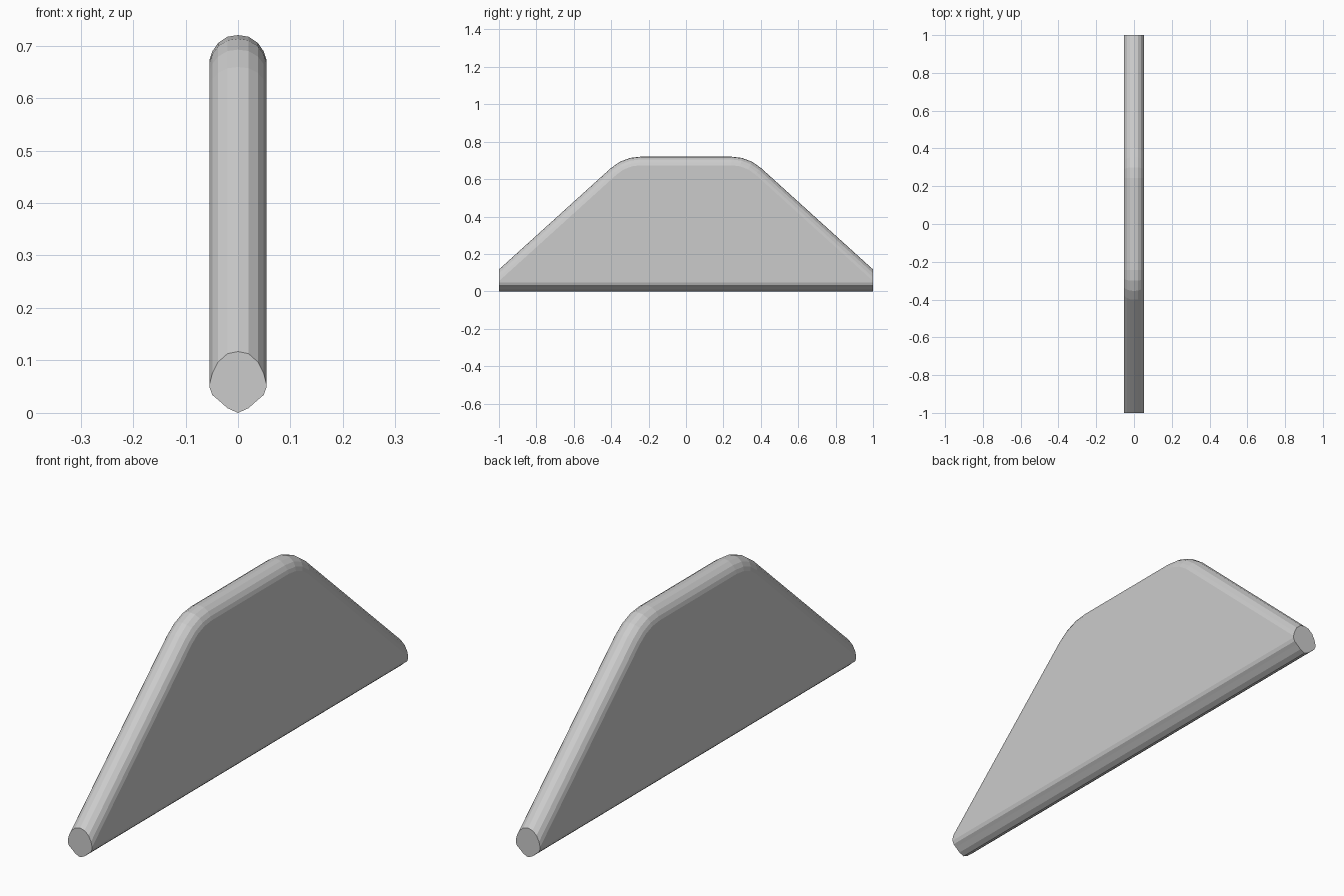
import bpy, bmesh, math

if "Cube" in bpy.data.objects:
    bpy.data.objects.remove(bpy.data.objects["Cube"])

SLOPE = (0.72 - 0.117) / 0.666      # rise of the slanted edges
ANGLE = math.atan(SLOPE)


def outline(inset, bottom):
    """Side outline (y, z): flat base, short ends, slants, rounded top corners."""
    drop = inset / math.cos(ANGLE)
    top = 0.72 - inset
    end_z = 0.117 - drop
    corner = -1 + (top - end_z) / SLOPE
    r = 0.235 - inset
    cy = corner + r * math.tan(ANGLE / 2)
    cz = top - r
    left = [(-1, bottom), (-1, end_z)]
    for i in range(4):
        a = math.pi / 2 + ANGLE * (1 - i / 3)
        left.append((cy + r * math.cos(a), cz + r * math.sin(a)))
    return left + [(-y, z) for y, z in reversed(left)]


# Rounded rim section: half thickness, inset from top edge, base height
rim = [(0.0, 0.0, 0.0), (0.02, 0.003, 0.009), (0.038, 0.015, 0.025),
       (0.049, 0.031, 0.034), (0.054, 0.046, 0.048)]
levels = [(-x, t, b) for x, t, b in reversed(rim[1:])] + rim

# Panel: stacked outlines across the thickness, skinned and capped
bm = bmesh.new()
loops = [[bm.verts.new((x, y, z)) for y, z in outline(t, b)] for x, t, b in levels]
for a, c in zip(loops, loops[1:]):
    n = len(a)
    for i in range(n):
        j = (i + 1) % n
        bm.faces.new((a[i], a[j], c[j], c[i]))
bm.faces.new(loops[0])
bm.faces.new(loops[-1])
bmesh.ops.recalc_face_normals(bm, faces=bm.faces)

mesh = bpy.data.meshes.new("rounded_panel")
bm.to_mesh(mesh)
bm.free()
panel = bpy.data.objects.new("rounded_panel", mesh)
bpy.context.collection.objects.link(panel)
